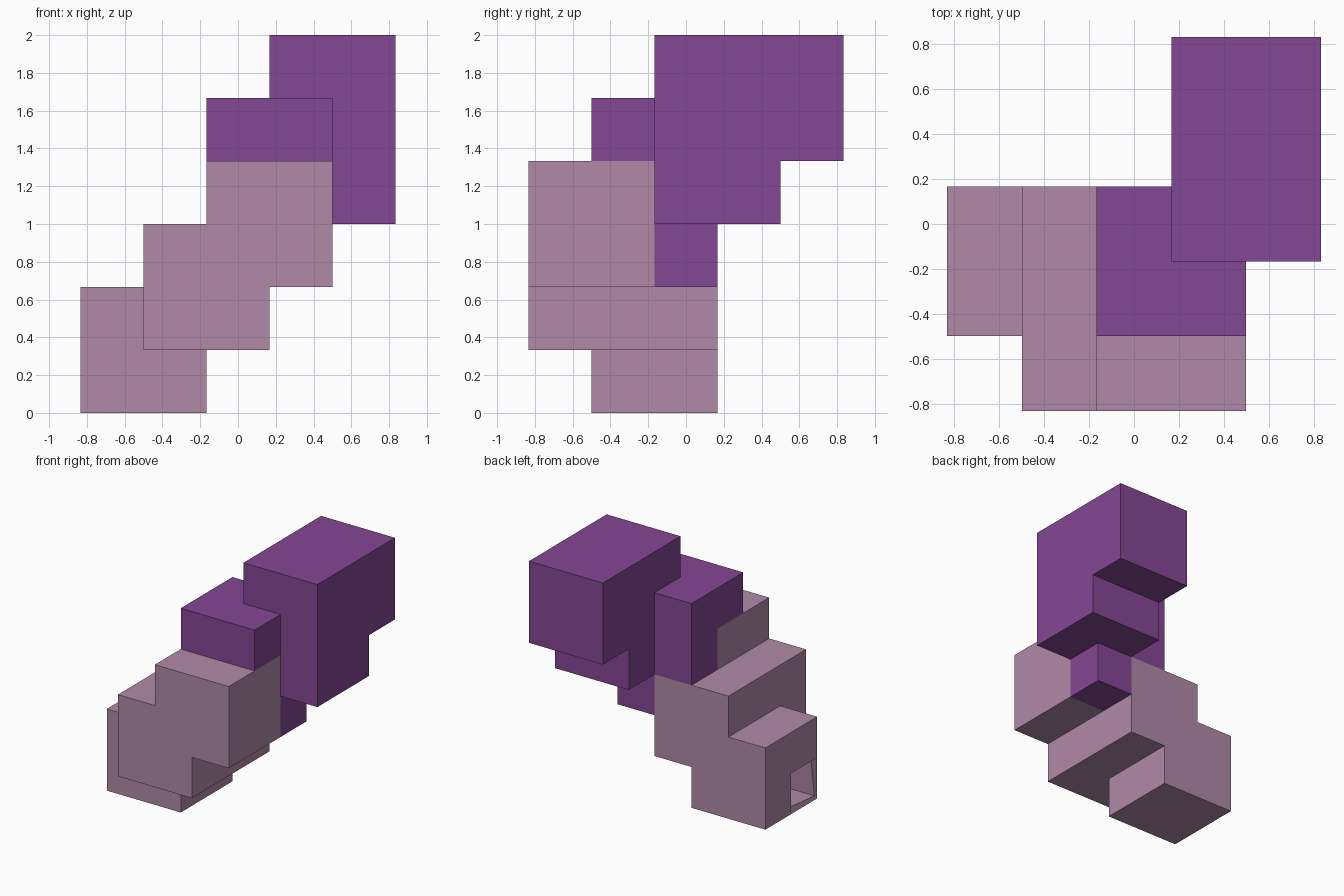
import bpy, bmesh
from itertools import product
from mathutils import Vector

UNIT = 1 / 3
ORIGIN = Vector((-2.5, -2.5, 0))

old = bpy.data.objects.get("Cube")
if old:
    bpy.data.objects.remove(old, do_unlink=True)


def material(name, colour):
    mat = bpy.data.materials.new(name)
    mat.use_nodes = True
    mat.diffuse_color = colour
    mat.node_tree.nodes["Principled BSDF"].inputs["Base Color"].default_value = colour
    return mat


def block(low, high):
    """Cells of a box between two grid corners."""
    return set(product(*(range(a, b) for a, b in zip(low, high))))


def shell(name, cells, mat, openings=()):
    """Outer skin of a group of cells, leaving out the listed (cell, direction) faces."""
    bm = bmesh.new()
    for cell in sorted(cells):
        for axis, sign in product(range(3), (-1, 1)):
            step = [0, 0, 0]
            step[axis] = sign
            step = tuple(step)
            beside = tuple(c + s for c, s in zip(cell, step))
            if beside in cells or (cell, step) in openings:
                continue
            n, u, v = Vector(step), Vector(), Vector()
            u[(axis + 1) % 3] = 1
            v = n.cross(u)
            centre = Vector(cell) + Vector((0.5, 0.5, 0.5)) + n / 2 + ORIGIN
            ring = (-u - v, u - v, u + v, v - u)
            bm.faces.new([bm.verts.new((centre + r / 2) * UNIT) for r in ring])
    bmesh.ops.remove_doubles(bm, verts=bm.verts[:], dist=0.001)
    mesh = bpy.data.meshes.new(name)
    bm.to_mesh(mesh)
    bm.free()
    mesh.materials.append(mat)
    obj = bpy.data.objects.new(name, mesh)
    bpy.context.collection.objects.link(obj)
    return obj


pink = material("dusty pink", (0.44, 0.254, 0.392, 1))
purple = material("deep purple", (0.231, 0.063, 0.296, 1))

# Lower stepped body: foot, middle and front blocks
lower = block((0, 1, 0), (2, 3, 2)) | block((1, 0, 1), (3, 3, 3)) | block((2, 0, 2), (4, 2, 4))
# Upper stepped body: neck, raised block and overhanging head
upper = block((2, 1, 2), (4, 3, 5)) | block((3, 2, 3), (5, 4, 6)) | block((3, 2, 4), (5, 5, 6))

# Hollow lower body with one square opening in the side of the foot
body = shell("lower_body", lower, pink, openings=[((0, 1, 0), (-1, 0, 0))])
wall = body.modifiers.new("wall", "SOLIDIFY")
wall.thickness = 0.035
wall.offset = -1
wall.use_even_offset = True

shell("upper_body", upper - lower, purple)
